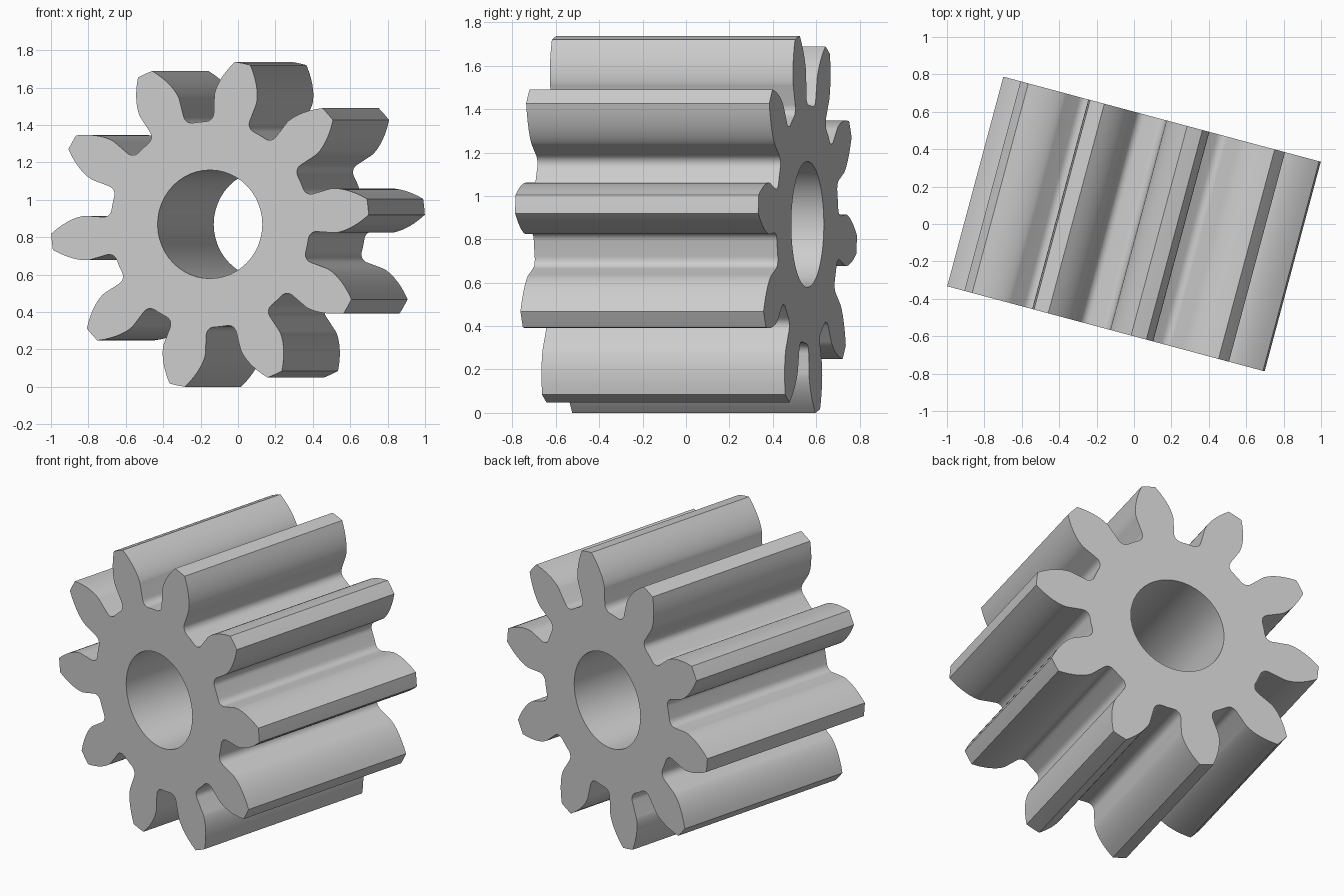
import bpy
import bmesh
from math import pi, sin, cos, tan, acos, asin, sqrt, radians

cube = bpy.data.objects.get("Cube")
if cube:
    bpy.data.objects.remove(cube)

# Gear proportions
TEETH = 10
OUTER = 0.88
MODULE = 2 * OUTER / (TEETH + 2)
PITCH = MODULE * TEETH / 2
ROOT = PITCH - 1.25 * MODULE
BASE = PITCH * cos(radians(20))
FILLET = 0.045
BORE = 0.29
LENGTH = 1.16
PHASE = radians(6.1)


def involute(r):
    a = acos(min(1, BASE / r))
    return tan(a) - a


def half_tooth():
    """Radius and angle from tooth centre, running from root to tip."""
    base_half = pi / (2 * TEETH) + involute(PITCH)
    points = []
    # Root fillet, tangent to the root circle and the radial wall
    reach = ROOT + FILLET
    centre = base_half + asin(FILLET / reach)
    sweep = pi / 2 + asin(FILLET / reach)
    wall = sqrt(reach ** 2 - FILLET ** 2)
    for i in range(6):
        t = pi + (pi / 2 - asin(FILLET / reach)) * i / 5
        x, y = reach + FILLET * cos(t), FILLET * sin(t)
        points.append((sqrt(x * x + y * y), centre + asin(y / sqrt(x * x + y * y))))
    # Involute flank
    for i in range(10):
        r = BASE + (OUTER - BASE) * (i / 9) ** 1.5
        points.append((r, base_half - involute(r)))
    return points


flank = half_tooth()
tooth = [(r, -a) for r, a in flank] + [(OUTER, 0)] + flank[::-1]
outline = []
for k in range(TEETH):
    mid = PHASE + 2 * pi * k / TEETH
    outline += [(r, mid + a) for r, a in tooth]
    outline.append((ROOT, mid + pi / TEETH))
bore = [(BORE, 2 * pi * i / 48) for i in range(48)]

# Face with a round bore, extruded along the gear axis
bm = bmesh.new()
edges = []
for loop in (outline, bore):
    ring = [bm.verts.new((r * cos(a), -LENGTH / 2, r * sin(a))) for r, a in loop]
    edges += [bm.edges.new((v, ring[i - 1])) for i, v in enumerate(ring)]
bmesh.ops.triangle_fill(bm, edges=edges, use_beauty=True, use_dissolve=False,
                        normal=(0, -1, 0))
ext = bmesh.ops.extrude_face_region(bm, geom=bm.faces[:], use_keep_orig=True)
moved = [g for g in ext["geom"] if isinstance(g, bmesh.types.BMVert)]
bmesh.ops.translate(bm, verts=moved, vec=(0, LENGTH, 0))
bmesh.ops.recalc_face_normals(bm, faces=bm.faces[:])
mesh = bpy.data.meshes.new("spur_gear")
bm.to_mesh(mesh)
bm.free()

# Single grey metal
grey = bpy.data.materials.new("light_grey")
grey.use_nodes = True
colour = (0.6, 0.6, 0.6, 1)
grey.diffuse_color = colour
grey.node_tree.nodes["Principled BSDF"].inputs["Base Color"].default_value = colour
mesh.materials.append(grey)

# Place the gear on the ground, turned about the vertical
gear = bpy.data.objects.new("spur_gear", mesh)
bpy.context.collection.objects.link(gear)
gear.rotation_euler.z = radians(-15)
gear.location.z = -min(v.co.z for v in mesh.vertices)
bpy.ops.object.select_all(action="DESELECT")
gear.select_set(True)
bpy.context.view_layer.objects.active = gear
bpy.ops.object.shade_smooth_by_angle(angle=radians(30))
